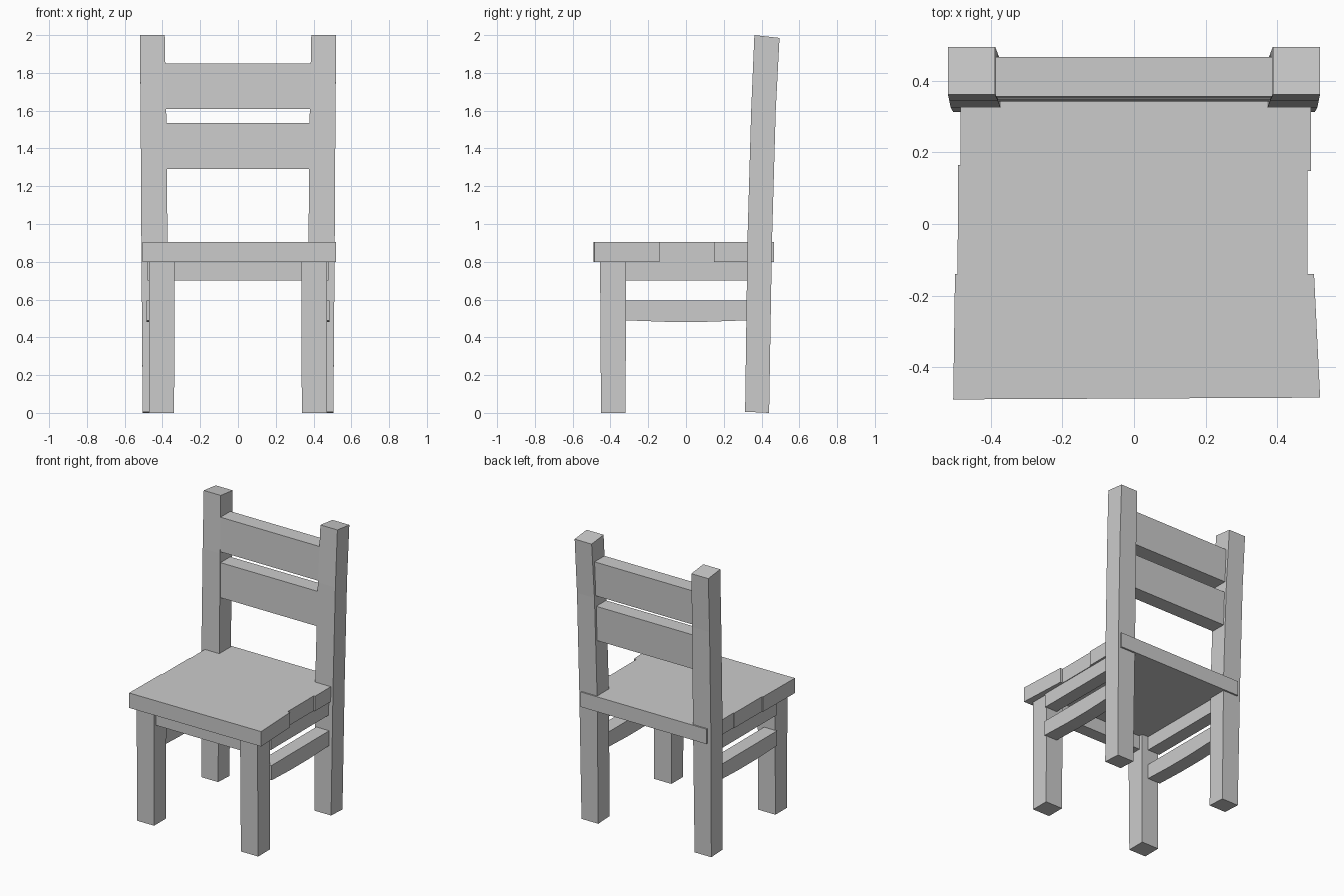
import bpy

if "Cube" in bpy.data.objects:
    bpy.data.objects.remove(bpy.data.objects["Cube"])

# One plain wood-grey colour for the whole chair
grey = bpy.data.materials.new("plain grey")
grey.diffuse_color = (0.6, 0.6, 0.6, 1)
grey.use_nodes = True
grey.node_tree.nodes["Principled BSDF"].inputs["Base Color"].default_value = grey.diffuse_color


def loft(name, rings):
    """Solid skinned through a list of matching point loops, capped at both ends."""
    n = len(rings[0])
    verts = [p for ring in rings for p in ring]
    faces = [tuple(reversed(range(n))), tuple(range(len(verts) - n, len(verts)))]
    for r in range(len(rings) - 1):
        a, b = r * n, (r + 1) * n
        faces += [(a + i, a + (i + 1) % n, b + (i + 1) % n, b + i) for i in range(n)]
    mesh = bpy.data.meshes.new(name)
    mesh.from_pydata(verts, [], faces)
    mesh.materials.append(grey)
    obj = bpy.data.objects.new(name, mesh)
    bpy.context.collection.objects.link(obj)
    return obj


def rect(x0, x1, y0, y1, z, z_back=None):
    zb = z if z_back is None else z_back
    return [(x0, y0, z), (x1, y0, z), (x1, y1, zb), (x0, y1, zb)]


def mirror(obj):
    obj.modifiers.new("mirror", 'MIRROR').use_axis[0] = True


# Seat: three slightly uneven boards forming one flat slab
outline = [(-0.505, -0.49), (0.52, -0.485), (0.503, -0.14), (0.485, -0.14),
           (0.485, 0.148), (0.495, 0.148), (0.495, 0.465), (-0.485, 0.465),
           (-0.485, 0.165), (-0.491, 0.165), (-0.493, -0.14), (-0.5, -0.14)]
loft("seat", [[(x, y, z) for x, y in outline] for z in (0.8, 0.905)])

# Front legs
mirror(loft("front_leg", [rect(0.338, 0.472, -0.45, -0.32, 0),
                          rect(0.335, 0.47, -0.455, -0.317, 0.8)]))

# Back legs running up into leaning posts
mirror(loft("back_post", [rect(0.375, 0.505, 0.313, 0.44, 0.006, 0),
                          rect(0.373, 0.512, 0.325, 0.455, 0.9),
                          rect(0.38, 0.516, 0.345, 0.475, 1.6),
                          rect(0.388, 0.52, 0.362, 0.495, 2.0, 1.985)]))

# Back slats
loft("lower_back_slat", [rect(-0.385, 0.385, 0.342, 0.45, 1.292),
                         rect(-0.385, 0.385, 0.348, 0.456, 1.535)])
loft("upper_back_slat", [rect(-0.39, 0.39, 0.35, 0.46, 1.61),
                         rect(-0.39, 0.39, 0.356, 0.466, 1.85)])

# Aprons under the seat
loft("front_apron", [rect(-0.34, 0.34, -0.435, -0.345, z) for z in (0.702, 0.8)])
mirror(loft("side_apron", [rect(0.385, 0.48, -0.32, 0.33, z) for z in (0.702, 0.8)]))

# Side stretchers with a slightly bowed lower edge
mirror(loft("side_stretcher", [[(0.385, y, z), (0.385, y, 0.594), (0.485, y, 0.594), (0.485, y, z)]
                               for y, z in ((-0.32, 0.49), (-0.1, 0.482), (0.1, 0.482), (0.325, 0.49))]))

# Consistent outward normals
import bmesh
for obj in bpy.context.collection.objects:
    bm = bmesh.new()
    bm.from_mesh(obj.data)
    bmesh.ops.recalc_face_normals(bm, faces=bm.faces)
    bm.to_mesh(obj.data)
    bm.free()
